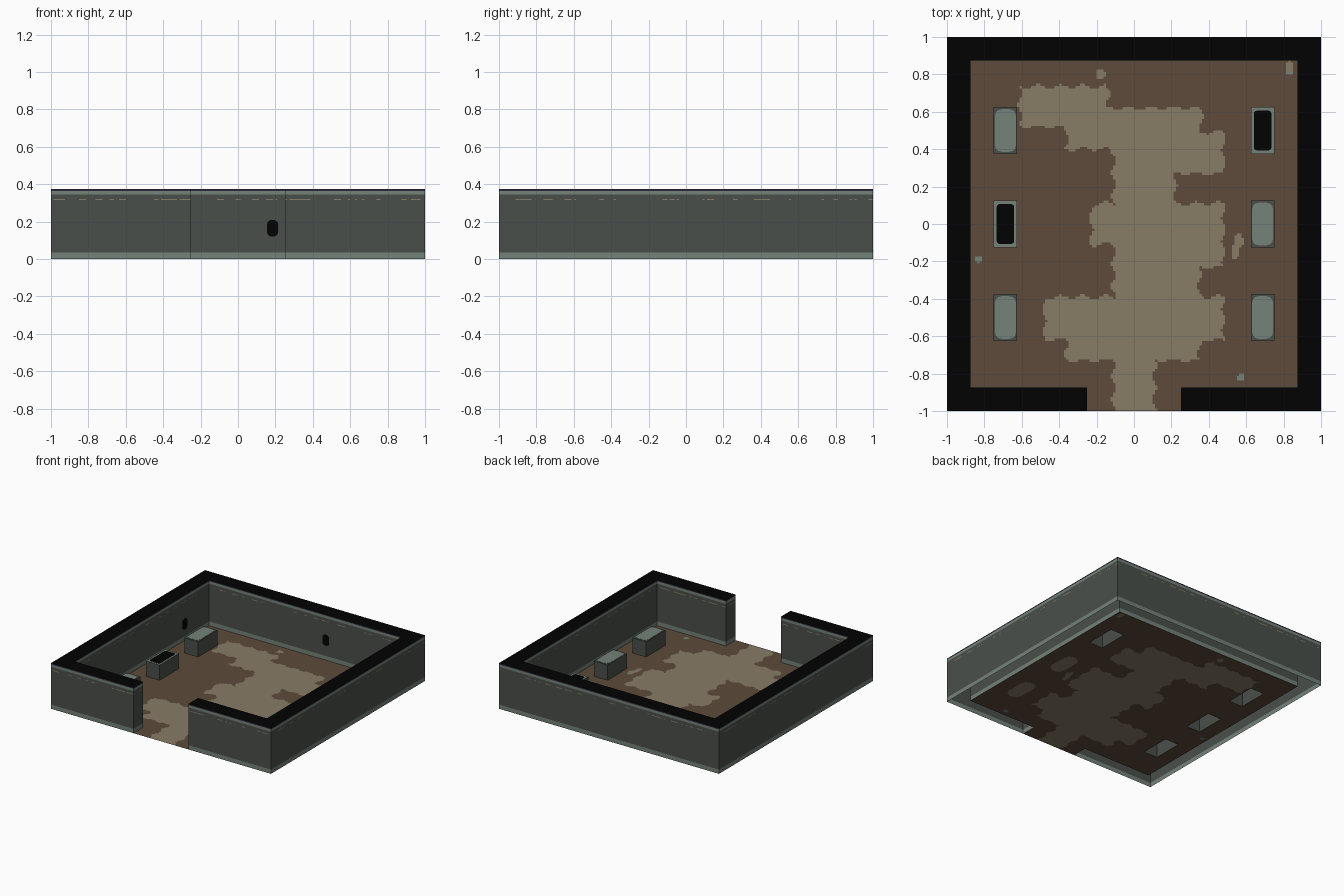
import bpy, bmesh, math, random

if "Cube" in bpy.data.objects:
    bpy.data.objects.remove(bpy.data.objects["Cube"])
random.seed(4)


def mat(name, r, g, b):
    lin = [((c / 255 + 0.055) / 1.055) ** 2.4 if c > 10 else c / 255 / 12.92 for c in (r, g, b)]
    m = bpy.data.materials.new(name)
    m.diffuse_color = (*lin, 1)
    m.use_nodes = True
    m.node_tree.nodes["Principled BSDF"].inputs["Base Color"].default_value = m.diffuse_color
    return m


STONE = mat("dark_stone", 74, 79, 74)
TRIM = mat("pale_stone", 116, 130, 120)
BLACK = mat("black", 2, 2, 2)
EDGE = mat("dark_violet", 46, 44, 64)
BROWN = mat("brown_earth", 93, 75, 59)
TAN = mat("tan_path", 135, 124, 102)


def finish(bm, name, mats):
    me = bpy.data.meshes.new(name)
    bm.to_mesh(me)
    bm.free()
    for m in mats:
        me.materials.append(m)
    ob = bpy.data.objects.new(name, me)
    bpy.context.collection.objects.link(ob)
    return ob


# walls: one C-shaped outline raised in coloured bands, open underneath
I, D = 0.875, 0.25
corners = [(-1, -1), (-D, -1), (-D, -I), (-I, -I), (-I, I), (I, I),
           (I, -I), (D, -I), (D, -1), (1, -1), (1, 1), (-1, 1)]
outline = []
for i, a in enumerate(corners):
    b = corners[(i + 1) % len(corners)]
    n = round(math.dist(a, b) / 0.0125)
    outline += [(a[0] + (b[0] - a[0]) * k / n, a[1] + (b[1] - a[1]) * k / n) for k in range(n)]
levels = [0, 0.035, 0.315, 0.322, 0.345, 0.365, 0.375]
bands = [1, 0, 0, 0, 1, 2]
bm = bmesh.new()
rings = [[bm.verts.new((x, y, z)) for x, y in outline] for z in levels]
N = len(outline)
dash = False
for i in range(N):
    j = (i + 1) % N
    dash = random.random() < (0.65 if dash else 0.2)
    for k, idx in enumerate(bands):
        f = bm.faces.new((rings[k][i], rings[k][j], rings[k + 1][j], rings[k + 1][i]))
        f.material_index = 4 if k == 2 and dash else idx
finish(bm, "walls", [STONE, TRIM, EDGE, BLACK, TAN])

# wall tops: flat black strips
bm = bmesh.new()
for x0, y0, x1, y1 in ((-1, -1, -I, 1), (I, -1, 1, 1), (-I, I, I, 1),
                       (-I, -1, -D, -I), (D, -1, I, -I)):
    bm.faces.new([bm.verts.new((x, y, 0.375)) for x, y in ((x0, y0), (x1, y0), (x1, y1), (x0, y1))])
finish(bm, "wall_tops", [BLACK])

# floor: fine grid, worn path coloured by rows of (lower y, left x, right x)
PATH = [(0.62, -0.61, -0.14), (0.52, -0.61, 0.36), (0.49, -0.36, 0.36), (0.4, -0.36, 0.48),
        (0.27, -0.11, 0.48), (0.11, -0.11, 0.22), (-0.11, -0.23, 0.48), (-0.23, -0.11, 0.48),
        (-0.39, -0.11, 0.35), (-0.62, -0.48, 0.48), (-0.73, -0.36, 0.35), (-1.1, -0.11, 0.11)]
SPOTS = [(-0.18, 0.8, 0.025, 0.025, 1), (0.56, -0.09, 0.025, 0.04, 1), (0.54, -0.15, 0.02, 0.04, 1),
         (0.83, 0.84, 0.02, 0.03, 1), (0.83, 0.81, 0.02, 0.015, 2),
         (-0.83, -0.19, 0.018, 0.018, 2), (0.57, -0.82, 0.018, 0.018, 2)]
BX, BY = (-0.6875, 0.6875), (-0.5, 0, 0.5)
FLOORED = [(0.6875, 0), (0.6875, -0.5)]


def floor_colour(x, y):
    for sx, sy, rx, ry, idx in SPOTS:
        if ((x - sx) / rx) ** 2 + ((y - sy) / ry) ** 2 < 1:
            return idx
    if any(((x - a) / 0.062) ** 4 + ((y - b) / 0.12) ** 4 < 1 for a, b in FLOORED):
        return 1
    wx = x + 0.012 * math.sin(y * 52)
    wy = y + 0.01 * math.sin(x * 52)
    if wy > 0.735:
        return 0
    for low, left, right in PATH:
        if wy > low:
            return int(left < wx < right)
    return 0


bm = bmesh.new()
bmesh.ops.create_grid(bm, x_segments=160, y_segments=160, size=1)
gone = []
for f in bm.faces:
    x, y, _ = f.calc_center_median()
    inside = abs(x) < I and abs(y) < I or abs(x) < D and y < 0
    hole = any(abs(x - a) < 0.0625 and abs(y - b) < 0.125
               for a in BX for b in BY if (a, b) not in FLOORED)
    if not inside or hole:
        gone.append(f)
    else:
        f.material_index = floor_colour(x, y)
bmesh.ops.delete(bm, geom=gone, context='FACES')
finish(bm, "floor", [BROWN, TAN, TRIM])


# thin plate with rounded outline, in the xy plane
def plate(name, m, hx, hy, cut, loc, rot=(0, 0, 0)):
    b = bmesh.new()
    pts = []
    for sx, sy, a0 in ((1, 1, 0), (-1, 1, 90), (-1, -1, 180), (1, -1, 270)):
        for k in range(4):
            a = math.radians(a0 + 30 * k)
            pts.append((sx * (hx - cut) + cut * math.cos(a), sy * (hy - cut) + cut * math.sin(a)))
    f = b.faces.new([b.verts.new((x, y, 0)) for x, y in pts])
    top = bmesh.ops.extrude_face_region(b, geom=[f])
    bmesh.ops.translate(b, verts=[v for v in top["geom"] if isinstance(v, bmesh.types.BMVert)],
                        vec=(0, 0, 0.003))
    bmesh.ops.recalc_face_normals(b, faces=b.faces)
    ob = finish(b, name, [m])
    ob.location, ob.rotation_euler = loc, rot


# stone blocks in two rows, open underneath, two of them with black tops
for a in BX:
    for y in BY:
        dark = (a > 0 and y == 0.5) or (a < 0 and y == 0)
        bm = bmesh.new()
        bmesh.ops.create_cube(bm, size=1)
        bmesh.ops.scale(bm, verts=bm.verts, vec=(0.125, 0.25, 0.125))
        bmesh.ops.translate(bm, verts=bm.verts, vec=(a, y, 0.0625))
        bm.normal_update()
        for f in list(bm.faces):
            if f.normal.z > 0.5:
                f.material_index = int(dark)
            elif f.normal.z < -0.5:
                bm.faces.remove(f)
        finish(bm, "stone_block", [STONE, TRIM])
        if dark:
            plate("block_dark_top", BLACK, 0.047, 0.106, 0.015, (a, y, 0.124))
        else:
            plate("block_pale_top", TRIM, 0.056, 0.114, 0.035, (a, y, 0.124))

# dark marks on the back and left inner walls
plate("back_wall_mark", BLACK, 0.03, 0.045, 0.025, (0.185, I + 0.001, 0.165), (math.pi / 2, 0, 0))
plate("left_wall_mark", BLACK, 0.045, 0.03, 0.025, (-I - 0.001, 0.56, 0.135), (0, math.pi / 2, 0))
